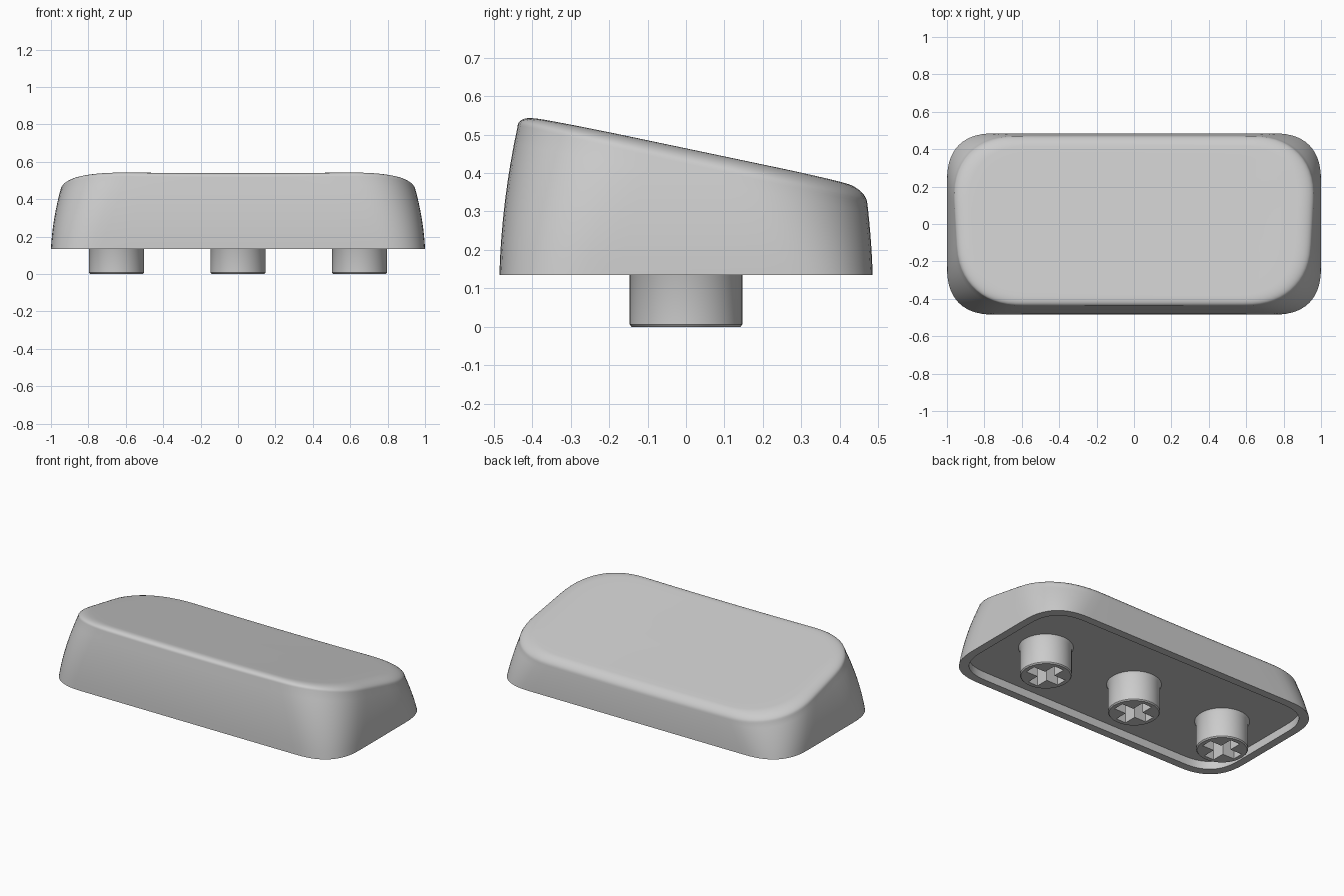
import bpy, bmesh, math

cube = bpy.data.objects.get("Cube")
if cube:
    bpy.data.objects.remove(cube, do_unlink=True)

grey = bpy.data.materials.new("warm_grey_plastic")
grey.use_nodes = True
grey.diffuse_color = (0.6, 0.6, 0.6, 1)
grey.node_tree.nodes["Principled BSDF"].inputs["Base Color"].default_value = (0.6, 0.6, 0.6, 1)

BASE, CEILING = 0.135, 0.185          # lower rim and recessed underside
HALF_X, HALF_Y = 1.0, 0.485
FILLET = 0.04


def finish(bm, name):
    bmesh.ops.recalc_face_normals(bm, faces=bm.faces)
    mesh = bpy.data.meshes.new(name)
    bm.to_mesh(mesh)
    bm.free()
    obj = bpy.data.objects.new(name, mesh)
    bpy.context.collection.objects.link(obj)
    mesh.materials.append(grey)
    return obj


def smooth(obj):
    bpy.ops.object.select_all(action='DESELECT')
    obj.select_set(True)
    bpy.context.view_layer.objects.active = obj
    bpy.ops.object.shade_smooth_by_angle(angle=math.radians(40))


def outline(hx, hy, radius, power, steps=14, edge_steps=10):
    """Rectangle with soft superelliptic corners and subdivided edges."""
    corner = []
    for i in range(steps + 1):
        a = math.pi / 2 * i / steps
        corner.append((hx - radius + radius * max(0, math.cos(a)) ** (2 / power),
                       hy - radius + radius * max(0, math.sin(a)) ** (2 / power)))
    back = corner[::-1]
    quads = [corner, [(-x, y) for x, y in back],
             [(-x, -y) for x, y in corner], [(x, -y) for x, y in back]]
    points = []
    for k, quad in enumerate(quads):
        points += quad
        (x0, y0), (x1, y1) = quad[-1], quads[(k + 1) % 4][0]
        for i in range(1, edge_steps):
            t = i / edge_steps
            points.append((x0 + (x1 - x0) * t, y0 + (y1 - y0) * t))
    return points


def top_height(x, y):
    """Sloping top, very slightly dished across its width."""
    return 0.456 - 0.21 * y + 0.008 * min(1, (x / 0.85) ** 2)


def bridge(bm, a, b):
    n = len(a)
    for i in range(n):
        bm.faces.new((a[i], a[(i + 1) % n], b[(i + 1) % n], b[i]))


def wall_ring(f, turn=0.0):
    """Ring at fraction f up the leaning wall; turn rolls it over the top edge."""
    ring = []
    over, up = 1 - math.cos(turn), math.sin(turn)
    for x, y in outline(HALF_X, HALF_Y, 0.27 + 0.09 * f, 2.6 - 0.3 * f):
        dz = f * (top_height(x, y) - FILLET - BASE)
        inset_x = 0.05 * dz + 0.36 * dz * dz + 0.085 * over
        inset_y = 0.03 * dz + 0.24 * dz * dz + 0.055 * over
        px, py = x * (1 - inset_x), y * (1 - inset_y / HALF_Y)
        z = BASE + dz
        z += (top_height(px, py) - z) * up
        ring.append((px, py, z))
    return ring


# Cap shell: recess, rim, leaning walls, rolled edge and dished top
bm = bmesh.new()
inner = outline(HALF_X - 0.05, HALF_Y - 0.05, 0.23, 2.6)
rings = [[(x, y, z) for x, y in inner] for z in (CEILING, BASE)]
rings += [wall_ring(i / 8) for i in range(9)]
rings += [wall_ring(1, math.pi / 2 * i / 8) for i in range(1, 9)]
edge = rings[-1]
for s in (0.9, 0.75, 0.5, 0.25):
    rings.append([(x * s, y * s, top_height(x * s, y * s)) for x, y, z in edge])
loops = [[bm.verts.new(p) for p in ring] for ring in rings]
for a, b in zip(loops, loops[1:]):
    bridge(bm, a, b)
bm.faces.new(loops[0])
centre = bm.verts.new((0, 0, top_height(0, 0)))
last = loops[-1]
for i, v in enumerate(last):
    bm.faces.new((v, last[(i + 1) % len(last)], centre))
smooth(finish(bm, "cap_shell"))


def make_stem(x, name):
    """Round post with a chamfered foot, a flared root and a cross socket."""
    bm = bmesh.new()
    profile = ((0.141, 0), (0.147, 0.007), (0.147, 0.168), (0.158, 0.19))
    n = 48
    loops = [[bm.verts.new((x + r * math.cos(math.tau * i / n),
                            r * math.sin(math.tau * i / n), z)) for i in range(n)]
             for r, z in profile]
    for a, b in zip(loops, loops[1:]):
        bridge(bm, a, b)
    bm.faces.new(loops[0])
    bm.faces.new(loops[-1])
    stem = finish(bm, name)

    # Cross-shaped cutter
    bm = bmesh.new()
    w, l = 0.034, 0.115
    arm = [(l, -w), (l, w), (w, w)]
    cross = []
    for _ in range(4):
        cross += arm
        arm = [(-b, a) for a, b in arm]
    low, high = ([bm.verts.new((x + a, b, z)) for a, b in cross] for z in (-0.05, 0.175))
    bridge(bm, low, high)
    bm.faces.new(low)
    bm.faces.new(high)
    cutter = finish(bm, "socket_cutter")
    cutter.hide_render = True

    cut = stem.modifiers.new("cross_socket", 'BOOLEAN')
    cut.operation = 'DIFFERENCE'
    cut.solver = 'EXACT'
    cut.object = cutter
    bpy.context.view_layer.objects.active = stem
    bpy.ops.object.modifier_apply(modifier=cut.name)
    bpy.data.objects.remove(cutter, do_unlink=True)
    smooth(stem)


# Three mounting stems
for x, name in ((-0.65, "right_stem"), (0, "centre_stem"), (0.65, "left_stem")):
    make_stem(x, name)
